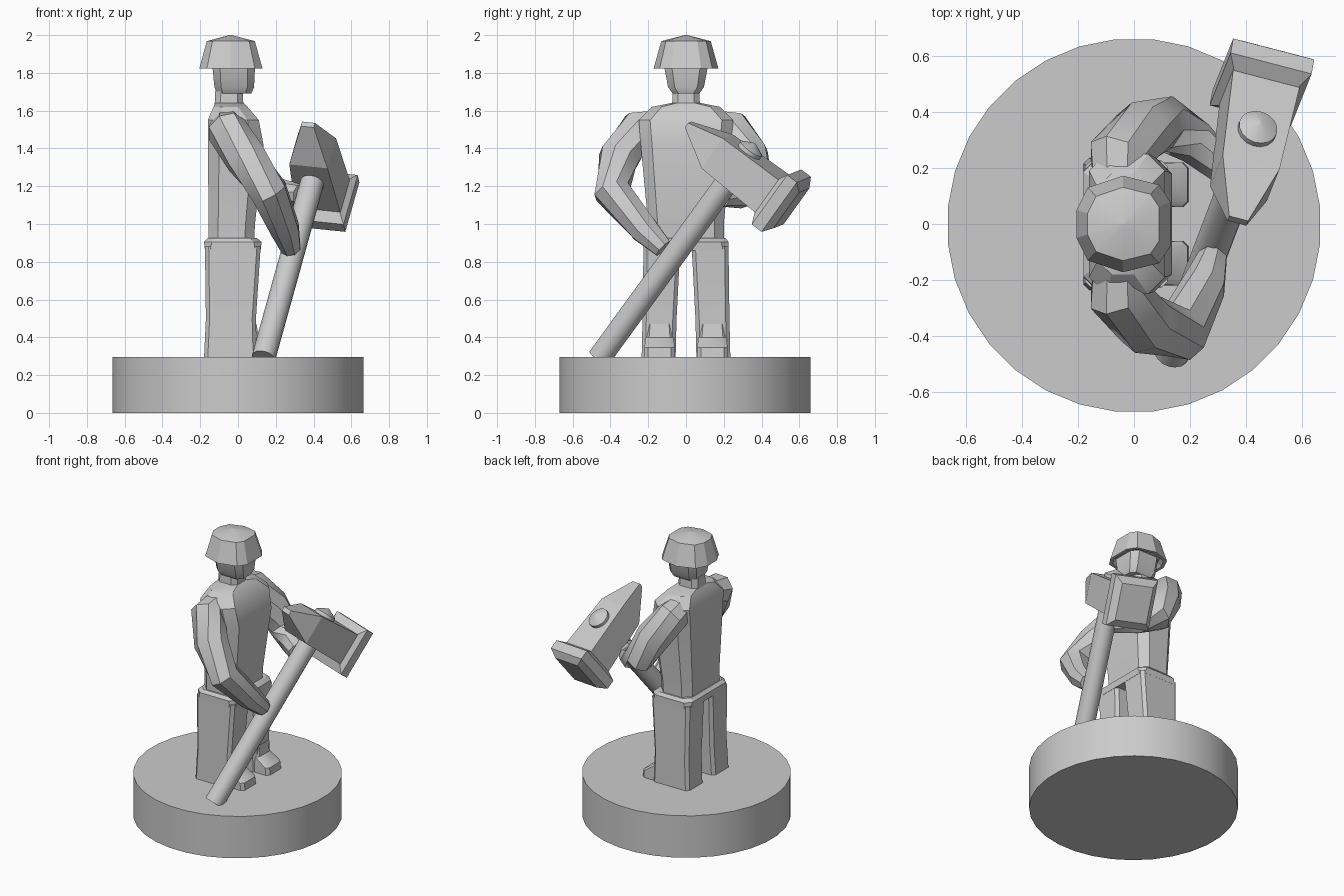
import bpy
import bmesh
import math
from mathutils import Vector, Matrix

cube = bpy.data.objects.get("Cube")
if cube:
    bpy.data.objects.remove(cube, do_unlink=True)

grey = bpy.data.materials.new("plain_grey")
grey.use_nodes = True
grey.diffuse_color = (0.6, 0.6, 0.6, 1)
grey.node_tree.nodes["Principled BSDF"].inputs["Base Color"].default_value = (0.6, 0.6, 0.6, 1)


def loft(name, rings, smooth=30):
    """Skin a list of equal-length point rings and close both ends."""
    bm = bmesh.new()
    rows = [[bm.verts.new(p) for p in ring] for ring in rings]
    n = len(rows[0])
    for low, high in zip(rows, rows[1:]):
        for i in range(n):
            j = (i + 1) % n
            bm.faces.new((low[i], low[j], high[j], high[i]))
    bm.faces.new(rows[0])
    bm.faces.new(rows[-1])
    bmesh.ops.recalc_face_normals(bm, faces=bm.faces)
    mesh = bpy.data.meshes.new(name)
    bm.to_mesh(mesh)
    bm.free()
    obj = bpy.data.objects.new(name, mesh)
    bpy.context.collection.objects.link(obj)
    mesh.materials.append(grey)
    if smooth:
        bpy.ops.object.select_all(action='DESELECT')
        obj.select_set(True)
        bpy.context.view_layer.objects.active = obj
        bpy.ops.object.shade_smooth_by_angle(angle=math.radians(smooth))
    return obj


def box_ring(x0, x1, y0, y1, z, c=0.0):
    """Horizontal rectangle with chamfered corners."""
    c = max(c, 0.002)
    return [(x0 + c, y0, z), (x1 - c, y0, z), (x1, y0 + c, z), (x1, y1 - c, z),
            (x1 - c, y1, z), (x0 + c, y1, z), (x0, y1 - c, z), (x0, y0 + c, z)]


def tube(name, stations, sides=8, smooth=30):
    """Round tube through (x, y, z, radius) stations."""
    pts = [Vector(s[:3]) for s in stations]
    rings = []
    for i, s in enumerate(stations):
        t = (pts[min(i + 1, len(pts) - 1)] - pts[max(i - 1, 0)]).normalized()
        u = t.cross(Vector((1, 0, 0))).normalized()
        v = t.cross(u)
        angles = [math.tau * (k + 0.5) / sides for k in range(sides)]
        rings.append([pts[i] + s[3] * (math.cos(a) * u + math.sin(a) * v) for a in angles])
    return loft(name, rings, smooth)


# Round plinth
tube("base", [(0, -0.005, 0, 0.667), (0, -0.005, 0.295, 0.667)], 32)

# Trousers and shoes
for side, label in ((1, "left"), (-1, "right")):
    def leg_ring(x0, x1, inner, outer, z, c=0.02):
        return [(x, side * y, zz) for x, y, zz in box_ring(x0, x1, inner, outer, z, c)]
    loft(label + "_leg", [leg_ring(-0.18, 0.10, 0.055, 0.235, 0.29),
                          leg_ring(-0.17, 0.095, 0.05, 0.23, 0.5),
                          leg_ring(-0.175, 0.12, 0.03, 0.225, 0.88)])
    loft(label + "_shoe", [leg_ring(0, 0.195, 0.06, 0.22, 0.29),
                           leg_ring(0, 0.19, 0.06, 0.22, 0.345),
                           leg_ring(0, 0.11, 0.065, 0.215, 0.40),
                           leg_ring(0, 0.098, 0.07, 0.21, 0.47)])
loft("hips", [box_ring(-0.175, 0.12, -0.226, 0.226, 0.86, 0.03),
              box_ring(-0.18, 0.125, -0.226, 0.226, 0.905, 0.04),
              box_ring(-0.16, 0.1, -0.21, 0.21, 0.925, 0.04)])

# Torso and neck
loft("torso", [box_ring(-0.155, 0.085, -0.2, 0.2, 0.9, 0.05),
               box_ring(-0.155, 0.09, -0.2, 0.2, 1.0, 0.05),
               box_ring(-0.16, 0.135, -0.24, 0.24, 1.42, 0.06),
               box_ring(-0.16, 0.11, -0.25, 0.25, 1.55, 0.06),
               box_ring(-0.13, 0.05, -0.18, 0.18, 1.62, 0.05),
               box_ring(-0.12, 0.03, -0.08, 0.08, 1.64, 0.03)])
loft("neck", [box_ring(-0.125, 0.03, -0.075, 0.075, 1.6, 0.03),
              box_ring(-0.12, 0.025, -0.07, 0.07, 1.71, 0.03)])

# Head and helmet
loft("head", [box_ring(-0.11, 0.07, -0.07, 0.07, 1.69, 0.03),
              box_ring(-0.125, 0.085, -0.095, 0.095, 1.725, 0.035),
              box_ring(-0.135, 0.09, -0.115, 0.115, 1.83, 0.04)])


def helmet_ring(scale, z):
    half = [(-0.205, 0.05), (-0.165, 0.13), (-0.04, 0.172), (0.09, 0.14), (0.13, 0.08)]
    outline = half + [(x, -y) for x, y in reversed(half)]
    return [(-0.04 + (x + 0.04) * scale, y * scale, z) for x, y in outline]


loft("helmet", [helmet_ring(0.75, 1.85), helmet_ring(0.88, 1.822), helmet_ring(1, 1.822),
                helmet_ring(0.76, 1.968), helmet_ring(0.04, 2.0)], 15)

# Arms, from shoulder to hand
tube("right_arm", [(-0.06, -0.13, 1.52, 0.09), (-0.06, -0.25, 1.5, 0.108),
                   (0.04, -0.355, 1.35, 0.112), (0.165, -0.39, 1.17, 0.102),
                   (0.25, -0.22, 0.97, 0.08), (0.28, -0.12, 0.87, 0.055)], 8, 40)
tube("left_arm", [(-0.06, 0.13, 1.52, 0.09), (-0.06, 0.24, 1.5, 0.108),
                  (0.03, 0.33, 1.36, 0.112), (0.11, 0.36, 1.21, 0.1),
                  (0.22, 0.29, 1.16, 0.08), (0.33, 0.19, 1.15, 0.06)], 8, 40)

# Hammer handle, running along the shaft direction
shaft = Vector((0.286, 0.715, 1)).normalized()
foot = Vector((0.135, -0.46, 0.29))
hub = Vector((0.415, 0.275, 1.30))
tube("hammer_handle", [(*foot, 0.063), (*hub, 0.063)], 16, 40)

# Hammer head, built in its own frame: across, toward the wedge tip, along the shaft
across = Vector((0.965, -0.25, -0.10)).normalized()
toward = across.cross(shaft).normalized()


def head_ring(along, half_width, low, high):
    return [hub + toward * along + across * w + shaft * h
            for w, h in ((-half_width, low), (half_width, low),
                         (half_width, high), (-half_width, high))]


loft("hammer_head", [head_ring(-0.27, 0.125, -0.11, 0.11), head_ring(0.14, 0.105, -0.1, 0.1),
                     head_ring(0.35, 0.035, 0.005, 0.035)], 0)
loft("hammer_face", [head_ring(-0.23, 0.12, -0.11, 0.11), head_ring(-0.26, 0.15, -0.165, 0.165),
                     head_ring(-0.325, 0.15, -0.165, 0.165),
                     head_ring(-0.36, 0.11, -0.12, 0.12)], 0)

# Domed pin on top of the head
tube("hammer_pin", [(*(hub + shaft * h), r) for h, r in
                    ((0.07, 0.07), (0.125, 0.07), (0.16, 0.004))], 16)
